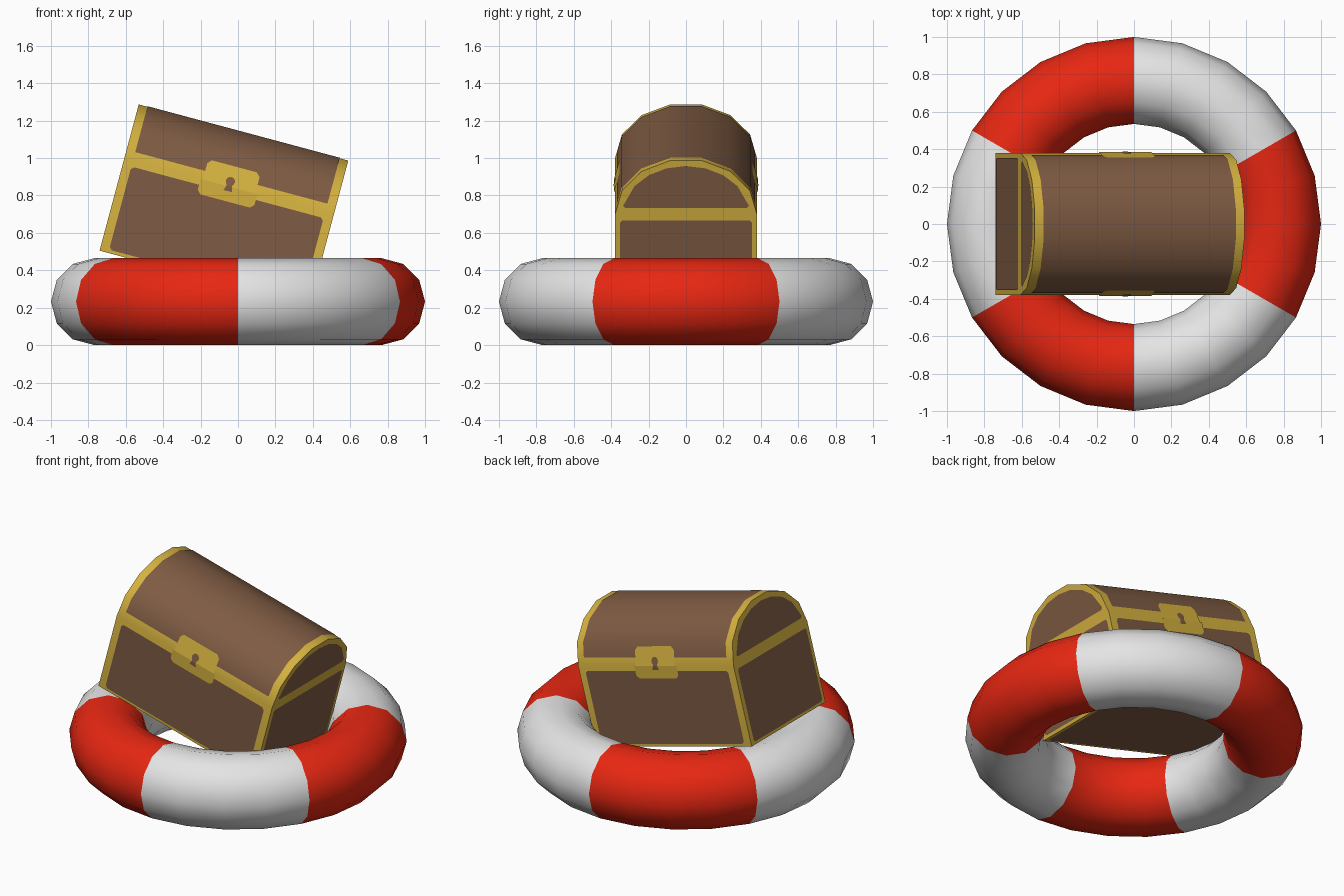
import bpy, bmesh, math
from mathutils import Matrix, Vector

if "Cube" in bpy.data.objects:
    bpy.data.objects.remove(bpy.data.objects["Cube"])

# ---- materials ----
def mat(name, c):
    m = bpy.data.materials.new(name)
    m.diffuse_color = (*c, 1)
    m.use_nodes = True
    m.node_tree.nodes["Principled BSDF"].inputs["Base Color"].default_value = m.diffuse_color
    return m

RED = mat("ring red", (0.80, 0.02, 0.006))
WHITE = mat("ring white", (0.78, 0.78, 0.78))
WOOD = mat("wood brown", (0.21, 0.105, 0.056))
GOLD = mat("trim gold", (0.66, 0.44, 0.05))

def smooth(ob, deg):
    bpy.ops.object.select_all(action='DESELECT')
    ob.select_set(True)
    bpy.context.view_layer.objects.active = ob
    bpy.ops.object.shade_smooth_by_angle(angle=math.radians(deg))

# ---- striped float ring: six alternating 60 degree sectors ----
bpy.ops.mesh.primitive_torus_add(major_segments=24, minor_segments=12,
    major_radius=0.7675, minor_radius=0.2325, location=(0, 0, 0.2325))
ring = bpy.context.object
ring.name = "float_ring"
ring.data.materials.append(RED)
ring.data.materials.append(WHITE)
for p in ring.data.polygons:
    a = math.degrees(math.atan2(p.center.y, p.center.x))
    p.material_index = int(((a + 30) % 360) // 60) % 2
smooth(ring, 50)

# ---- chest, built in its own frame then tilted 15 degrees ----
TILT = Matrix.Translation((-0.18, 0, 0.355)) @ Matrix.Rotation(math.radians(15), 4, 'Y')
L, W, SEAM, RISE, N = 0.58, 0.38, 0.51, 0.307, 7
MID = Vector((0, 0, 0.4))

def part(name, polys, material):
    """Object from 3D polygons, all facing away from the chest centre."""
    bm = bmesh.new()
    for poly in polys:
        bm.faces.new([bm.verts.new(v) for v in poly])
    bmesh.ops.remove_doubles(bm, verts=bm.verts, dist=1e-5)
    bm.normal_update()
    for f in bm.faces:
        if f.normal.dot(f.calc_center_median() - MID) < 0:
            f.normal_flip()
    bm.transform(TILT)
    me = bpy.data.meshes.new(name)
    bm.to_mesh(me)
    bm.free()
    me.materials.append(material)
    ob = bpy.data.objects.new(name, me)
    bpy.context.collection.objects.link(ob)
    return ob

def arc(ry, rz, n=N):
    return [(ry * math.cos(math.pi * i / n), SEAM + rz * math.sin(math.pi * i / n))
            for i in range(n + 1)]

A1 = arc(W, RISE)[1]
def depth(z):
    """Half depth of the chest at height z, up to the first lid facet."""
    return W if z <= SEAM else W + (A1[0] - W) * (z - SEAM) / (A1[1] - SEAM)

def chamfered(a0, a1, b0, b1, c):
    return [(a0 + c, b0), (a1 - c, b0), (a1, b0 + c), (a1, b1 - c),
            (a1 - c, b1), (a0 + c, b1), (a0, b1 - c), (a0, b0 + c)]

def on_side(pts, s, off):
    return [(x, s * (depth(z) + off), z) for x, z in pts]

# gold body: arched profile extruded along x
prof = [(-W, 0), (W, 0)] + arc(W, RISE)
body = [[(x, y, z) for y, z in prof] for x in (-L, L)]
for i, (y0, z0) in enumerate(prof):
    y1, z1 = prof[(i + 1) % len(prof)]
    body.append([(-L, y0, z0), (L, y0, z0), (L, y1, z1), (-L, y1, z1)])
smooth(part("chest_body", body, GOLD), 35)

# wooden lid panel wrapping over the arch
E = 0.003
y0 = depth(0.558) + E
lid = [(y0, 0.558)] + arc(W + E, RISE + E)[1:-1] + [(-y0, 0.558)]
smooth(part("lid_panel", [[(-0.532, *a), (0.532, *a), (0.532, *b), (-0.532, *b)]
                          for a, b in zip(lid, lid[1:])], WOOD), 35)

# wooden bottom
part("bottom_panel", [[(x, y, -E) for x, y in chamfered(-0.56, 0.56, -0.36, 0.36, 0.01)]], WOOD)

# front and back: wall panel, lock plate, keyhole
for s, tag in ((-1, "front"), (1, "back")):
    part(tag + "_panel", [on_side(chamfered(-0.532, 0.532, 0.018, 0.478, 0.015), s, E)], WOOD)
    upper = [(-0.145, SEAM), (0.145, SEAM), (0.145, 0.60), (0.125, 0.622),
             (-0.125, 0.622), (-0.145, 0.60)]
    lower = [(-0.157, SEAM), (0.157, SEAM), (0.157, 0.45), (0.137, 0.43),
             (-0.137, 0.43), (-0.157, 0.45)]
    part(tag + "_lock_plate", [on_side(upper, s, 2 * E), on_side(lower, s, 2 * E)], GOLD)
    disc = [(0.025 * math.cos(k * math.pi / 5), 0.538 + 0.025 * math.sin(k * math.pi / 5))
            for k in range(10)]
    foot = [(-0.015, SEAM), (0.015, SEAM), (0.024, 0.485), (-0.024, 0.485)]
    neck = [(-0.015, SEAM), (0.015, SEAM), (0.015, 0.52), (-0.015, 0.52)]
    part(tag + "_keyhole", [on_side(p, s, 3 * E) for p in (disc, foot)]
         + [on_side(neck, s, 2.9 * E)], WOOD)

# ends: wall panel and arched lid panel
for s, tag in ((-1, "left"), (1, "right")):
    x = s * (L + E)
    wall = chamfered(-0.352, 0.352, 0.018, 0.478, 0.012)
    arch = [(0.325, 0.547), (0.336, 0.56)] + arc(0.34, 0.27, 10)[2:-2] + [(-0.336, 0.56), (-0.325, 0.547)]
    part(tag + "_end_panel", [[(x, y, z) for y, z in wall]], WOOD)
    part(tag + "_lid_end_panel", [[(x, y, z) for y, z in arch]], WOOD)
